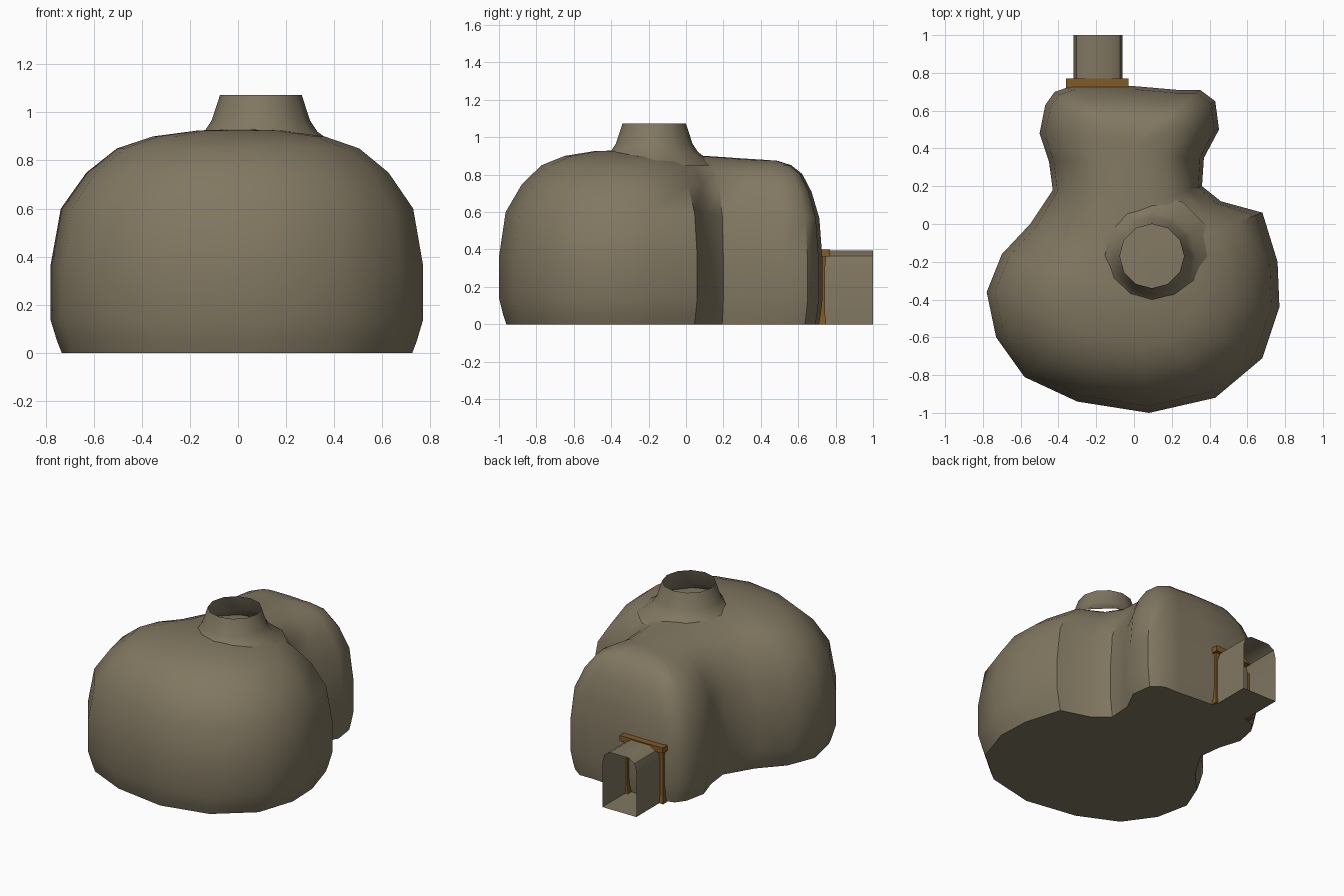
import bpy, bmesh, math
from mathutils import Vector

old = bpy.data.objects.get("Cube")
if old:
    bpy.data.objects.remove(old, do_unlink=True)


def material(name, rgb):
    m = bpy.data.materials.new(name)
    m.use_nodes = True
    m.diffuse_color = (*rgb, 1)
    bsdf = m.node_tree.nodes["Principled BSDF"]
    bsdf.inputs["Base Color"].default_value = (*rgb, 1)
    bsdf.inputs["Roughness"].default_value = 0.9
    return m


clay = material("dried clay", (0.22, 0.185, 0.12))
wood = material("brown wood", (0.22, 0.10, 0.018))


def loft(name, rings, mat, cap_start=False, cap_end=False, smooth=True, flip=False):
    """Skin a list of closed rings, with optional end caps."""
    bm = bmesh.new()
    loops = [[bm.verts.new(p) for p in ring] for ring in rings]
    n = len(loops[0])
    for a, b in zip(loops, loops[1:]):
        for i in range(n):
            j = (i + 1) % n
            bm.faces.new((a[i], a[j], b[j], b[i]))
    if cap_start:
        bm.faces.new(loops[0][::-1])
    if cap_end:
        bm.faces.new(loops[-1])
    if flip:
        bmesh.ops.reverse_faces(bm, faces=bm.faces)
    mesh = bpy.data.meshes.new(name)
    bm.to_mesh(mesh)
    bm.free()
    mesh.materials.append(mat)
    ob = bpy.data.objects.new(name, mesh)
    bpy.context.collection.objects.link(ob)
    if smooth:
        bpy.ops.object.select_all(action="DESELECT")
        ob.select_set(True)
        bpy.context.view_layer.objects.active = ob
        bpy.ops.object.shade_smooth_by_angle(angle=math.radians(42))
    return ob


# Two-lobed hut body: the plan outline shrinks towards a central spine
outline = [
    (0.08, -1.0), (0.43, -0.92), (0.68, -0.71), (0.77, -0.44), (0.76, -0.2),
    (0.68, 0.06), (0.46, 0.12), (0.36, 0.2), (0.37, 0.35), (0.45, 0.5),
    (0.43, 0.65), (0.35, 0.71), (0.23, 0.71), (0.0, 0.73), (-0.33, 0.73),
    (-0.42, 0.7), (-0.47, 0.63), (-0.5, 0.48), (-0.45, 0.33), (-0.43, 0.18),
    (-0.55, 0.0), (-0.7, -0.16), (-0.78, -0.36), (-0.73, -0.6),
    (-0.58, -0.81), (-0.3, -0.94),
]
profile = [(0.0, 0.94), (0.05, 0.965), (0.14, 1.0), (0.36, 1.0), (0.6, 0.945),
           (0.75, 0.81), (0.85, 0.65), (0.9, 0.46), (0.925, 0.22), (0.93, 0.02)]


def spine(y):
    t = min(max((y + 0.1) / 0.55, 0), 1)
    t = t * t * (3 - 2 * t)
    return Vector((0.01, -0.35 + 0.77 * t)), 1 - 0.055 * t


def body_ring(z, f):
    ring = []
    for x, y in outline:
        centre, height = spine(y)
        p = centre + (Vector((x, y)) - centre) * f
        ring.append((p.x, p.y, z * height))
    return ring


loft("hut_body", [body_ring(z, f) for z, f in profile], clay, True, True)

# Flared open chimney
SIDES = 12
flare = [(0.33, 0.85), (0.235, 0.92), (0.205, 0.965), (0.17, 1.072)]
loft("chimney", [[(0.095 + r * math.cos(math.tau * i / SIDES),
                   -0.17 + r * math.sin(math.tau * i / SIDES), z)
                  for i in range(SIDES)] for r, z in flare], clay)

# Arched entrance tunnel, open at the back end
arch = [(-0.13, 0.0), (0.13, 0.0), (0.13, 0.31), (0.115, 0.365), (0.07, 0.393),
        (-0.07, 0.393), (-0.115, 0.365), (-0.13, 0.31)]
loft("entrance_tunnel", [[(-0.19 + x, y, z) for x, z in arch] for y in (0.7, 1.0)],
     clay, flip=True)


# Timber door frame: two waisted posts and a lintel
def timber(name, x, y, sections):
    rings = [[(x + sx * w, y + sy * d, z) for sx, sy in
              ((-1, -1), (1, -1), (1, 1), (-1, 1))] for z, w, d in sections]
    return loft(name, rings, wood, True, True, smooth=False)


for side, x in (("left", -0.06), ("right", -0.33)):
    timber(side + "_door_post", x, 0.73,
           [(0, 0.02, 0.02), (0.05, 0.013, 0.014), (0.31, 0.013, 0.014), (0.37, 0.018, 0.02)])
timber("door_lintel", -0.195, 0.745, [(0.362, 0.165, 0.026), (0.4, 0.165, 0.026)])
